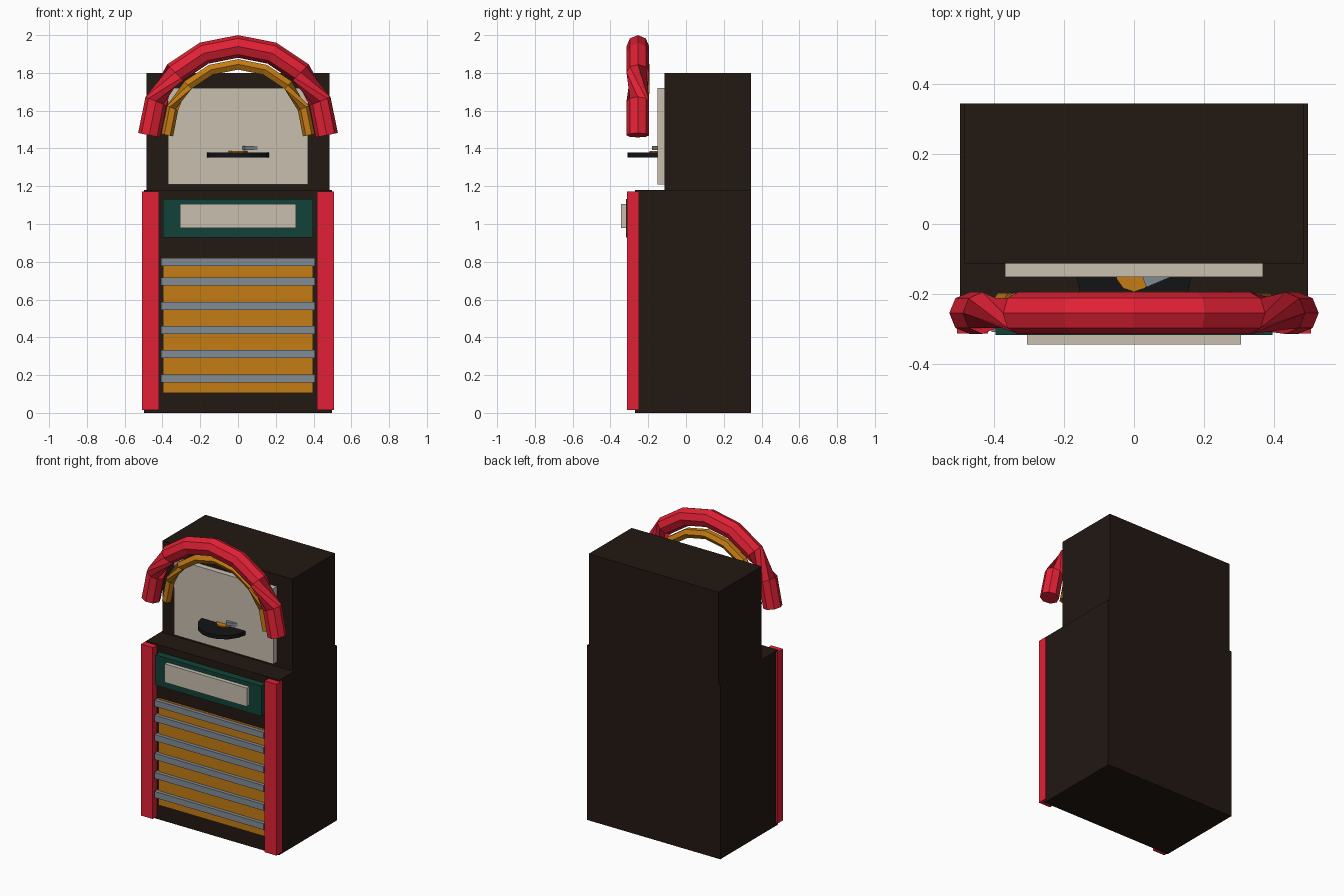
import bpy, bmesh
from math import sin, cos, pi, radians
from mathutils import Vector

if "Cube" in bpy.data.objects:
    bpy.data.objects.remove(bpy.data.objects["Cube"])


def material(name, rgb):
    m = bpy.data.materials.new(name)
    m.diffuse_color = (*rgb, 1)
    m.use_nodes = True
    m.node_tree.nodes["Principled BSDF"].inputs["Base Color"].default_value = m.diffuse_color
    return m


WOOD = material("dark_wood", (0.016, 0.009, 0.006))
RED = material("red", (0.75, 0.015, 0.035))
AMBER = material("amber", (0.56, 0.2, 0.007))
TEAL = material("teal", (0.006, 0.055, 0.04))
CREAM = material("cream", (0.58, 0.52, 0.43))
METAL = material("metal", (0.22, 0.26, 0.3))
BLACK = material("black", (0.006, 0.007, 0.008))


def finish(bm, name, mat):
    me = bpy.data.meshes.new(name)
    bmesh.ops.recalc_face_normals(bm, faces=bm.faces)
    bm.to_mesh(me)
    bm.free()
    me.materials.append(mat)
    ob = bpy.data.objects.new(name, me)
    bpy.context.collection.objects.link(ob)
    return ob


def box(name, mat, x, y, z):
    """Box from (min, max) pairs on each axis."""
    bm = bmesh.new()
    bmesh.ops.create_cube(bm, size=1)
    for v in bm.verts:
        v.co = [(a + b) / 2 + c * (b - a) for c, (a, b) in zip(v.co, (x, y, z))]
    return finish(bm, name, mat)


def disc(name, mat, r, sides, y, z0, z1):
    bm = bmesh.new()
    bmesh.ops.create_cone(bm, cap_ends=True, segments=sides, radius1=r, radius2=r, depth=z1 - z0)
    bmesh.ops.translate(bm, verts=bm.verts, vec=(0, y, (z0 + z1) / 2))
    return finish(bm, name, mat)


def arch(name, mat, R, r, sides, y, zc=1.47, segs=8):
    """Half-circle tube; the section turns where the path gets steep."""
    path = [Vector((-R * cos(pi * i / segs), y, zc + R * sin(pi * i / segs))) for i in range(segs + 1)]
    bm = bmesh.new()
    rings = []
    for i, p in enumerate(path):
        t = (path[min(i + 1, segs)] - path[max(i - 1, 0)]).normalized()
        up = Vector((0, 1, 0)) if abs(t.z) > 0.9 else Vector((0, 0, 1))
        u = t.cross(up).normalized()
        v = u.cross(t)
        rings.append([bm.verts.new(p + r * (u * cos(2 * pi * k / sides) + v * sin(2 * pi * k / sides)))
                      for k in range(sides)])
    for a, b in zip(rings, rings[1:]):
        for k in range(sides):
            n = (k + 1) % sides
            bm.faces.new((a[k], a[n], b[n], b[k]))
    bm.faces.new(rings[0])
    bm.faces.new(rings[-1])
    return finish(bm, name, mat)


# Cabinet
box("lower_cabinet", WOOD, (-0.498, 0.498), (-0.27, 0.345), (0, 1.18))
box("upper_cabinet", WOOD, (-0.485, 0.485), (-0.113, 0.345), (1.18, 1.8))
box("back_panel", CREAM, (-0.37, 0.37), (-0.152, -0.105), (1.21, 1.72))

# Side columns
for side, s in (("left", -1), ("right", 1)):
    box(side + "_column", RED, sorted((s * 0.418, s * 0.507)), (-0.313, -0.25), (0.015, 1.172))

# Selection panel
box("selector_panel", TEAL, (-0.397, 0.397), (-0.318, -0.25), (0.928, 1.132))
box("title_card", CREAM, (-0.307, 0.307), (-0.345, -0.31), (0.98, 1.105))

# Speaker grille with bars
box("grille", AMBER, (-0.396, 0.396), (-0.285, -0.25), (0.105, 0.822))
for i, z in enumerate((0.182, 0.311, 0.439, 0.566, 0.696, 0.798)):
    box(f"grille_bar_{i + 1}", METAL, (-0.408, 0.408), (-0.309, -0.265), (z - 0.021, z + 0.021))

# Turntable
disc("record", BLACK, 0.165, 16, -0.145, 1.352, 1.378)
disc("record_label", AMBER, 0.052, 10, -0.142, 1.372, 1.386)
arm = box("tone_arm", METAL, (0, 0.12), (0, 0.03), (1.392, 1.414))
arm.location = (0.036, -0.181, 0)
arm.rotation_euler.z = radians(23)

# Lit arches
arch("outer_arch", RED, 0.47, 0.06, 8, -0.255)
arch("inner_arch", AMBER, 0.375, 0.032, 6, -0.225)
